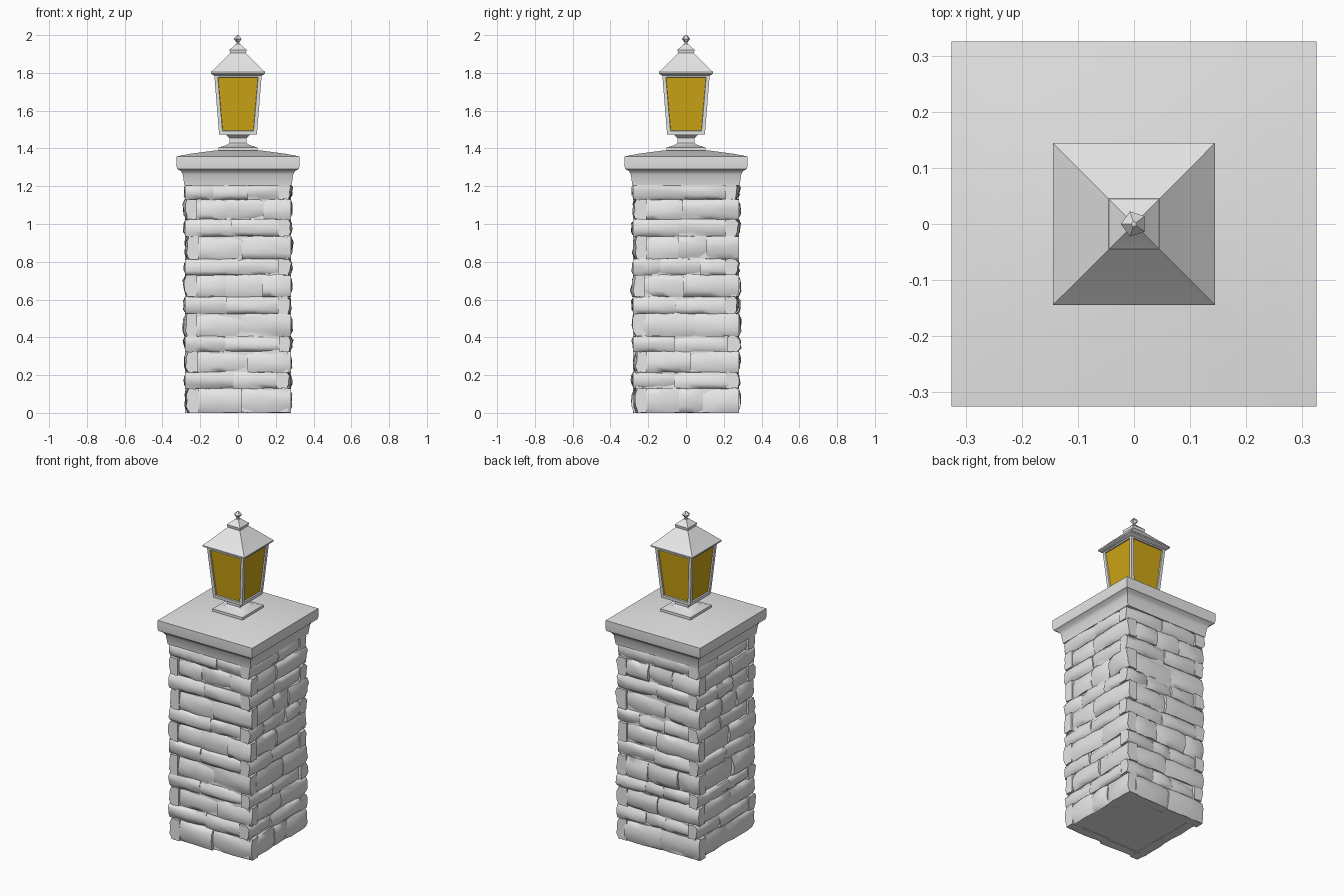
import bpy, bmesh, math, random
from mathutils import Vector

if "Cube" in bpy.data.objects:
    bpy.data.objects.remove(bpy.data.objects["Cube"])

random.seed(7)


def material(name, rgb):
    m = bpy.data.materials.new(name)
    m.diffuse_color = (*rgb, 1)
    m.use_nodes = True
    m.node_tree.nodes["Principled BSDF"].inputs["Base Color"].default_value = m.diffuse_color
    return m


GREY = material("stone_grey", (0.8, 0.8, 0.8))
AMBER = material("amber_glass", (0.62, 0.38, 0.007))


def finish(name, bm, angle):
    me = bpy.data.meshes.new(name)
    bmesh.ops.recalc_face_normals(bm, faces=bm.faces[:])
    bm.to_mesh(me)
    bm.free()
    me.materials.append(GREY)
    me.materials.append(AMBER)
    ob = bpy.data.objects.new(name, me)
    bpy.context.collection.objects.link(ob)
    bpy.ops.object.select_all(action='DESELECT')
    ob.select_set(True)
    bpy.context.view_layer.objects.active = ob
    bpy.ops.object.shade_smooth_by_angle(angle=math.radians(angle))
    return ob


def loft(profile, sides=4):
    """Closed polygonal column through (half width, z) levels."""
    bm = bmesh.new()
    rings = []
    for half, z in profile:
        r = half / math.cos(math.pi / sides)
        angles = [math.tau * (i + 0.5) / sides for i in range(sides)]
        rings.append([bm.verts.new((r * math.cos(a), r * math.sin(a), z)) for a in angles])
    for a, b in zip(rings, rings[1:]):
        for i in range(sides):
            j = (i + 1) % sides
            bm.faces.new((a[i], a[j], b[j], b[i]))
    bm.faces.new(rings[0][::-1])
    bm.faces.new(rings[-1])
    return bm


def add_stone(bm, side, x0, x1, z0, z1, out):
    """Rough rounded block on one side of the pillar; local -y is outward."""
    block = bmesh.new()
    bmesh.ops.create_cube(block, size=1)
    bmesh.ops.subdivide_edges(block, edges=block.edges[:], cuts=3, use_grid_fill=True)
    tilt_x, tilt_z = random.uniform(-.012, .012), random.uniform(-.012, .012)
    depth = 0.07
    c, s = [(1, 0), (0, 1), (-1, 0), (0, -1)][side]
    for v in block.verts:
        u, d, w = v.co
        x = x0 + (u + 0.5) * (x1 - x0)
        z = z0 + (w + 0.5) * (z1 - z0)
        y = -out + (d + 0.5) * depth
        if d < -0.45:                      # rough outer face with worn rim
            y += tilt_x * u + tilt_z * w + random.uniform(-.004, .004)
            if abs(w) > 0.45:
                y += 0.013
            if abs(u) > 0.45:
                y += 0.007
        z += random.uniform(-.003, .003)
        v.co = Vector((c * x - s * y, s * x + c * y, max(z, 0.0)))
    # Append the finished block to the shared stone mesh
    temp = bpy.data.meshes.new("temp_block")
    block.to_mesh(temp)
    block.free()
    bm.from_mesh(temp)
    bpy.data.meshes.remove(temp)


# Pillar core behind the stones
finish("pillar_core", loft([(0.264, 0.004), (0.264, 1.23)]), 30)

# Stone courses, pinwheel corners alternating direction
bm = bmesh.new()
z = 0
heights = [.13, .085, .11, .08, .12, .09, .115, .085, .12, .09, .105, .085]
for row, h in enumerate(heights):
    for side in range(4):
        a, b = (-0.281, 0.225) if row % 2 else (-0.225, 0.281)
        n = random.choice((2, 2, 3))
        cuts = [a + (b - a) * (i + random.uniform(-.2, .2) * (0 < i < n)) / n for i in range(n + 1)]
        for x0, x1 in zip(cuts, cuts[1:]):
            add_stone(bm, side, x0, x1, z, z + h, 0.281 + random.uniform(-.007, .008))
    z += h
finish("pillar_stones", bm, 60)

# Moulded cap slab with shallow pyramid top
finish("pillar_cap", loft([(0.284, 1.205), (0.292, 1.262), (0.302, 1.28), (0.322, 1.292),
                           (0.325, 1.305), (0.325, 1.358), (0.25, 1.372), (0.13, 1.388),
                           (0.09, 1.39)]), 40)

# Lantern foot and stem
finish("lantern_foot", loft([(0.103, 1.38), (0.103, 1.405), (0.06, 1.418), (0.045, 1.43),
                             (0.045, 1.455), (0.06, 1.468), (0.06, 1.48)]), 40)

# Lantern body: tapered box with recessed amber panes
bm = loft([(0.1, 1.474), (0.126, 1.795)])
bmesh.ops.recalc_face_normals(bm, faces=bm.faces[:])
bm.normal_update()
panes = [f for f in bm.faces if abs(f.normal.z) < 0.5]
bmesh.ops.inset_individual(bm, faces=panes, thickness=0.026, depth=0)
bmesh.ops.inset_individual(bm, faces=panes, thickness=0.002, depth=-0.008)
for f in panes:
    f.material_index = 1
finish("lantern_body", bm, 30)

# Lantern roof with vent collar
finish("lantern_roof", loft([(0.125, 1.785), (0.144, 1.796), (0.144, 1.804), (0.125, 1.822),
                             (0.042, 1.905), (0.045, 1.922), (0.016, 1.948), (0.012, 1.953)]), 40)

# Finial knob
finish("finial", loft([(0.007, 1.945), (0.007, 1.963), (0.019, 1.98), (0.004, 2.0)], 5), 30)
